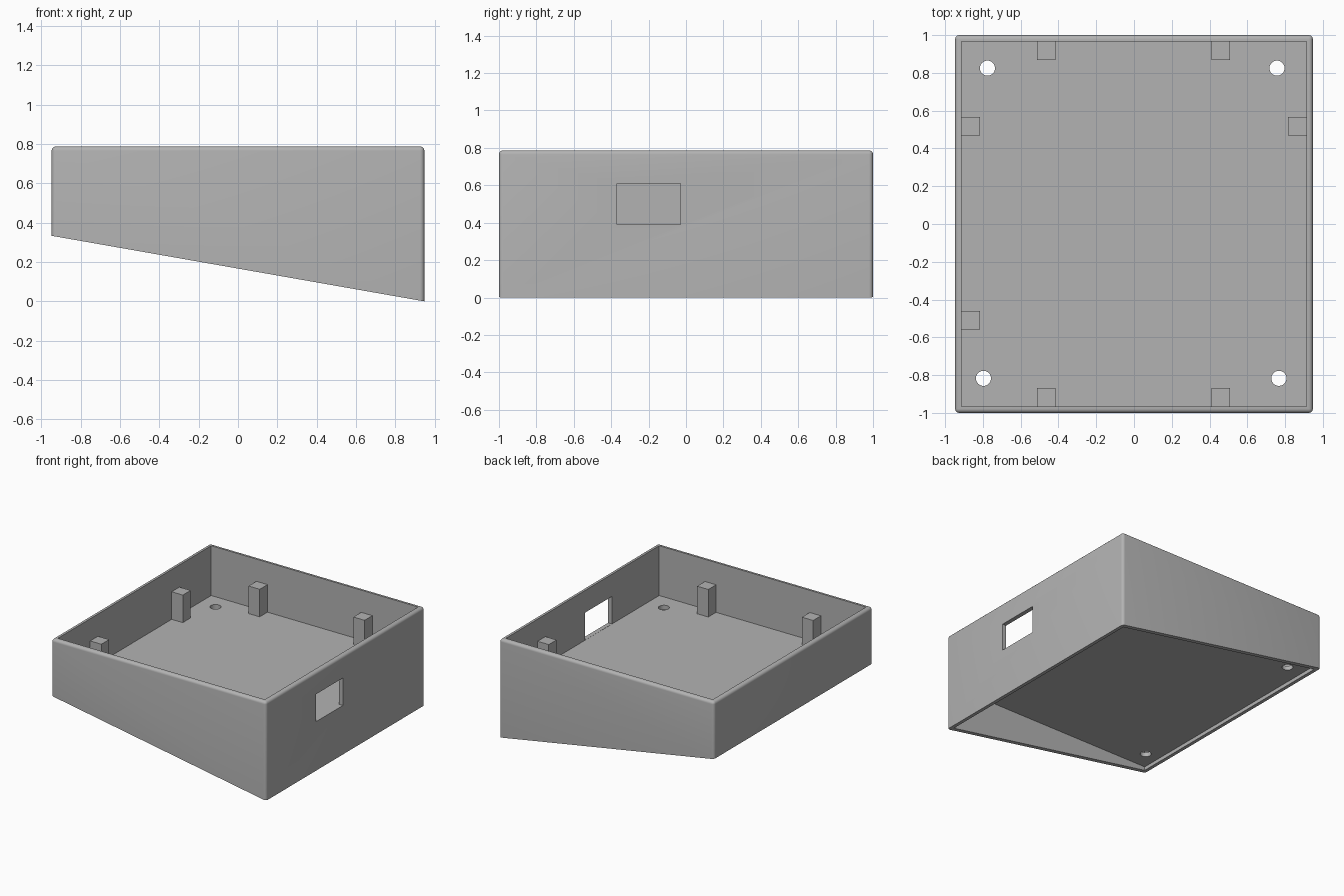
import bpy
import bmesh
from mathutils import Matrix, Vector

if "Cube" in bpy.data.objects:
    bpy.data.objects.remove(bpy.data.objects["Cube"], do_unlink=True)

HX, HY, TOP = 0.947, 1.0, 0.787       # outer half sizes and rim height
WALL, ROUND = 0.034, 0.022            # wall thickness and edge rounding
FLOOR_TOP, FLOOR_BASE = 0.39, 0.356
LOW_SIDE = 0.333                      # height of the sloped base at -x
POST_TOP, POST = 0.61, 0.098

grey = bpy.data.materials.new("plain grey")
grey.use_nodes = True
grey.diffuse_color = (0.45, 0.45, 0.45, 1)
grey.node_tree.nodes["Principled BSDF"].inputs["Base Color"].default_value = grey.diffuse_color


def add_object(name, bm):
    mesh = bpy.data.meshes.new(name)
    bm.to_mesh(mesh)
    bm.free()
    mesh.materials.append(grey)
    obj = bpy.data.objects.new(name, mesh)
    bpy.context.collection.objects.link(obj)
    return obj


def box_mesh(low, high):
    low, high = Vector(low), Vector(high)
    bm = bmesh.new()
    place = Matrix.Translation((low + high) / 2) @ Matrix.Diagonal((*(high - low), 1))
    bmesh.ops.create_cube(bm, size=1, matrix=place)
    return bm


def cut(target, bm):
    cutter = add_object("cutter", bm)
    cutter.hide_render = True
    mod = target.modifiers.new("cut", "BOOLEAN")
    mod.operation, mod.solver, mod.object = "DIFFERENCE", "EXACT", cutter
    bpy.context.view_layer.objects.active = target
    bpy.ops.object.modifier_apply(modifier=mod.name)
    bpy.data.objects.remove(cutter, do_unlink=True)


# Outer block: sloped base, rounded upright and top edges
bm = box_mesh((-HX, -HY, 0), (HX, HY, TOP))
for v in bm.verts:
    if v.co.z < 0.1 and v.co.x < 0:
        v.co.z = LOW_SIDE
base_edges = {e for f in bm.faces if f.normal.z < -0.5 for e in f.edges}
bm.normal_update()
bmesh.ops.bevel(bm, geom=[e for e in bm.edges if e not in base_edges],
                offset=ROUND, segments=5, profile=0.5, affect="EDGES")
case = add_object("case", bm)

# Upper tray and hollow underside, leaving a level floor between them
IX, IY = HX - WALL, HY - WALL
cut(case, box_mesh((-IX, -IY, FLOOR_TOP), (IX, IY, 1)))
cut(case, box_mesh((-IX, -IY, -1), (IX, IY, FLOOR_BASE)))

# Side opening
cut(case, box_mesh((IX - 0.03, -0.37, FLOOR_TOP + 0.001), (HX + 0.1, -0.03, POST_TOP)))

# Screw holes in the floor
for x, y in [(-0.776, 0.825), (0.757, 0.825), (-0.797, -0.817), (0.767, -0.817)]:
    bm = bmesh.new()
    bmesh.ops.create_cone(bm, cap_ends=True, segments=32, radius1=0.04, radius2=0.04,
                          depth=0.2, matrix=Matrix.Translation((x, y, FLOOR_TOP)))
    cut(case, bm)

bpy.ops.object.select_all(action="DESELECT")
case.select_set(True)
bpy.context.view_layer.objects.active = case
bpy.ops.object.shade_smooth_by_angle(angle=0.6)

# Support posts against the walls
half = POST / 2
posts = {
    "back_right_post": (-0.465, IY - half), "back_left_post": (0.46, IY - half),
    "front_right_post": (-0.465, half - IY), "front_left_post": (0.46, half - IY),
    "right_rear_post": (half - IX, 0.517), "right_front_post": (half - IX, -0.51),
    "left_rear_post": (IX - half, 0.517),
}
for name, (x, y) in posts.items():
    add_object(name, box_mesh((x - half, y - half, FLOOR_TOP - 0.01),
                              (x + half, y + half, POST_TOP)))
